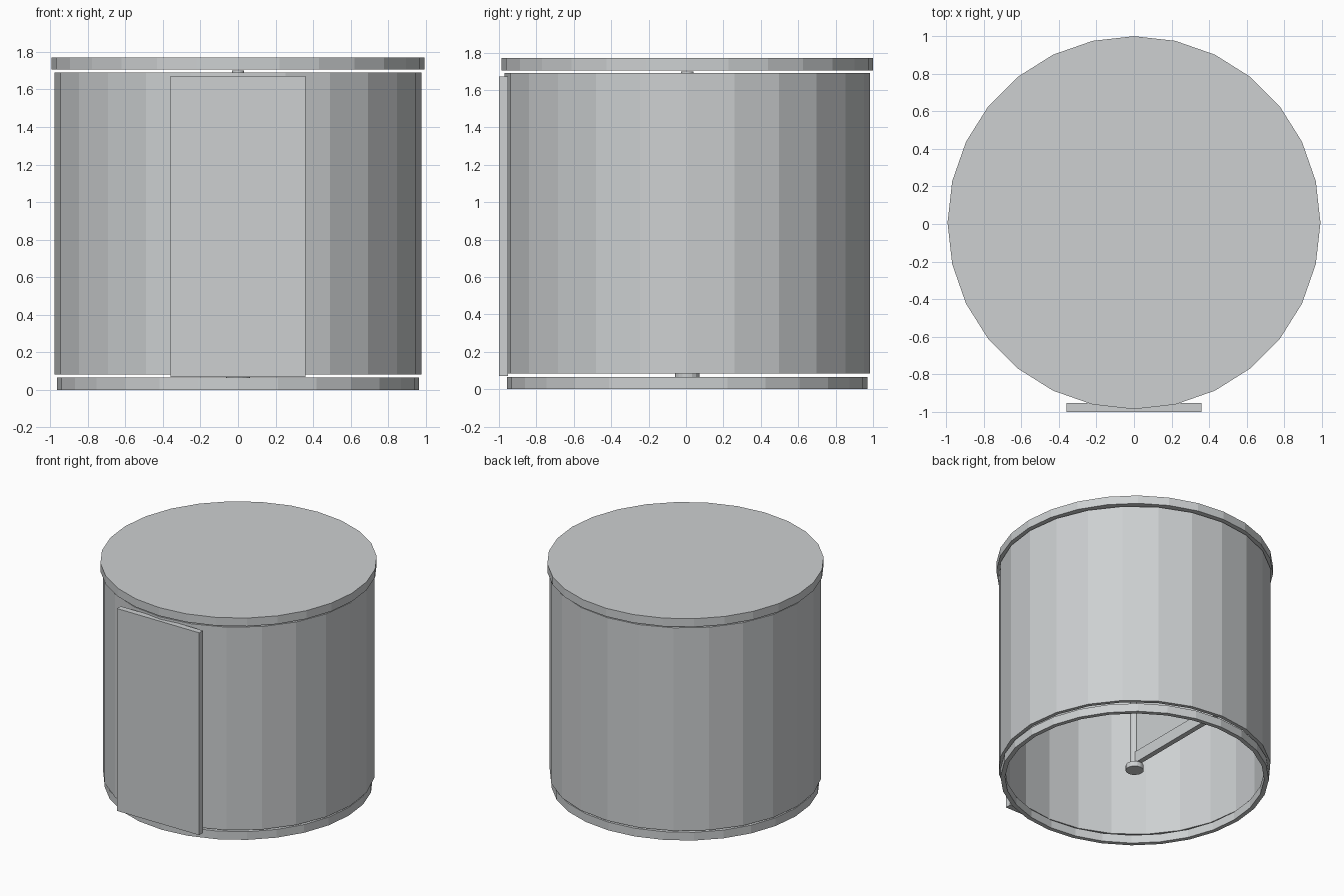
import bpy
import bmesh
import math

cube = bpy.data.objects.get("Cube")
if cube:
    bpy.data.objects.remove(cube, do_unlink=True)

CY = 0.007  # centre of the drum in y

grey = bpy.data.materials.new("light grey")
grey.use_nodes = True
color = (0.61, 0.63, 0.64, 1)
grey.diffuse_color = color
grey.node_tree.nodes["Principled BSDF"].inputs["Base Color"].default_value = color


def finish(name, bm):
    bmesh.ops.recalc_face_normals(bm, faces=bm.faces)
    mesh = bpy.data.meshes.new(name)
    bm.to_mesh(mesh)
    bm.free()
    mesh.materials.append(grey)
    obj = bpy.data.objects.new(name, mesh)
    bpy.context.collection.objects.link(obj)
    return obj


def circle(bm, radius, z, sides):
    step = math.tau / sides
    return [bm.verts.new((radius * math.cos(i * step),
                          CY + radius * math.sin(i * step), z))
            for i in range(sides)]


def bridge(bm, a, b):
    for i in range(len(a)):
        j = (i + 1) % len(a)
        bm.faces.new((a[i], a[j], b[j], b[i]))


def disc(name, radius, z0, z1, sides):
    bm = bmesh.new()
    low, high = circle(bm, radius, z0, sides), circle(bm, radius, z1, sides)
    bridge(bm, low, high)
    bm.faces.new(low)
    bm.faces.new(high)
    return finish(name, bm)


def tube(name, outer, inner, z0, z1, sides):
    bm = bmesh.new()
    section = [(outer, z0), (outer, z1), (inner, z1), (inner, z0)]
    loops = [circle(bm, r, z, sides) for r, z in section]
    for i in range(4):
        bridge(bm, loops[i], loops[(i + 1) % 4])
    return finish(name, bm)


def box(name, x, y, z):
    bm = bmesh.new()
    bmesh.ops.create_cube(bm, size=1)
    for v in bm.verts:
        v.co = [lo + (c + 0.5) * (hi - lo)
                for c, (lo, hi) in zip(v.co, (x, y, z))]
    return finish(name, bm)


# Drum: open floor ring, cylindrical wall and closed roof
tube("floor_ring", 0.963, 0.93, 0, 0.065, 28)
tube("drum_wall", 0.978, 0.95, 0.083, 1.69, 24)
disc("roof_disc", 0.993, 1.705, 1.77, 28)

# Flat door on the front
box("front_door", (-0.36, 0.36), (-1.0, -0.953), (0.07, 1.672))

# Central pivot post with its foot
disc("pivot_foot", 0.065, 0.065, 0.105, 16)
disc("pivot_post", 0.033, 0.105, 1.70, 16)

# Framed wing reaching from the post to the back wall
reach = (CY + 0.02, 0.93)
bottom, top, rail = 0.11, 1.66, 0.09
thick = (-0.02, 0.02)
box("wing_bottom_rail", thick, reach, (bottom, bottom + rail))
box("wing_top_rail", thick, reach, (top - rail, top))
box("wing_outer_stile", thick, (reach[1] - rail, reach[1]), (bottom + rail, top - rail))
box("wing_pane", (-0.008, 0.008), (reach[0], reach[1] - rail), (bottom + rail, top - rail))
